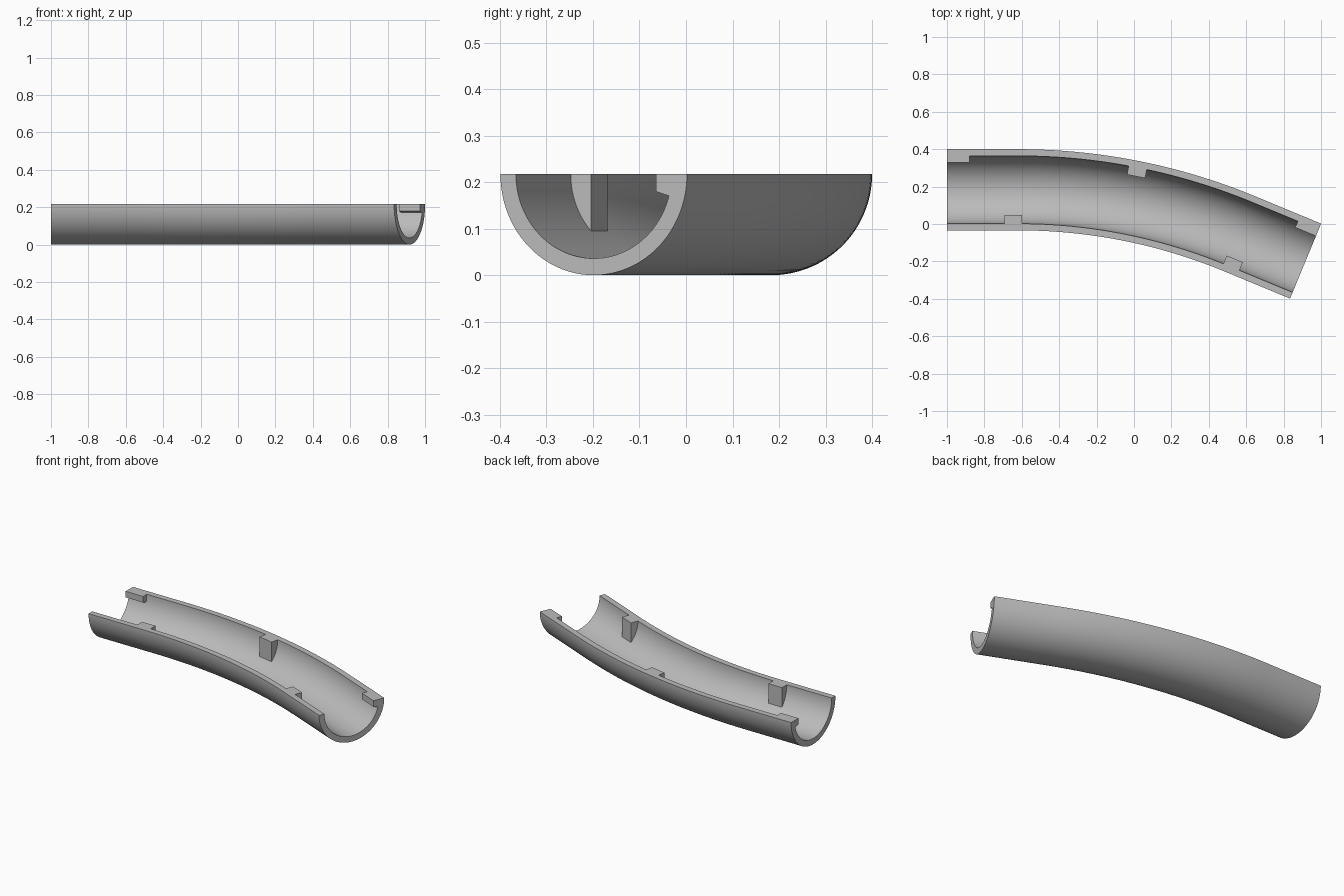
import bpy, bmesh
from math import sin, cos, sqrt, asin, radians, pi

cube = bpy.data.objects.get("Cube")
if cube:
    bpy.data.objects.remove(cube)

OUTER, INNER = 0.217, 0.181      # channel radii
STRAIGHT, BEND = 0.38, 3.10      # straight run at each end, bend radius
TURN = radians(22.5)
ARC = BEND * TURN
LENGTH = 2 * STRAIGHT + ARC
START_Y = 0.183
EMBED = 0.006                    # how far tabs sink into the wall

grey = bpy.data.materials.new("plain_grey")
grey.use_nodes = True
grey.diffuse_color = (0.5, 0.5, 0.5, 1)
grey.node_tree.nodes["Principled BSDF"].inputs["Base Color"].default_value = grey.diffuse_color


def station(s):
    """Centreline point and heading at distance s: straight, bend, straight."""
    a = min(max(s - STRAIGHT, 0) / BEND, TURN)
    run = min(s, STRAIGHT)
    tail = max(s - STRAIGHT - ARC, 0)
    x = -1 + run + BEND * sin(a) + tail * cos(a)
    y = START_Y - BEND * (1 - cos(a)) - tail * sin(a)
    return x, y, a


def sweep(name, profile, s0, s1):
    """Sweep a closed (sideways, height) profile along the centreline."""
    bends = [STRAIGHT + ARC * i / 40 for i in range(41)]
    stops = [s0] + [s for s in bends if s0 + 1e-4 < s < s1 - 1e-4] + [s1]
    bm = bmesh.new()
    rings = []
    for s in stops:
        x, y, a = station(s)
        rings.append([bm.verts.new((x + o * sin(a), y + o * cos(a), z))
                      for o, z in profile])
    n = len(profile)
    for r, q in zip(rings, rings[1:]):
        for i in range(n):
            j = (i + 1) % n
            bm.faces.new((r[i], r[j], q[j], q[i]))
    bm.faces.new(rings[0])
    bm.faces.new(rings[-1])
    bmesh.ops.recalc_face_normals(bm, faces=bm.faces)
    mesh = bpy.data.meshes.new(name)
    bm.to_mesh(mesh)
    bm.free()
    mesh.materials.append(grey)
    obj = bpy.data.objects.new(name, mesh)
    bpy.context.collection.objects.link(obj)
    bpy.ops.object.select_all(action='DESELECT')
    obj.select_set(True)
    bpy.context.view_layer.objects.active = obj
    bpy.ops.object.shade_smooth_by_angle(angle=radians(30))
    return obj


def arc(radius, a0, a1, steps):
    """Points on a circle about the rim centre, angles measured below the rim."""
    angles = [a0 + (a1 - a0) * i / steps for i in range(steps + 1)]
    return [(radius * cos(a), OUTER - radius * sin(a)) for a in angles]


# Half-pipe channel
sweep("channel", arc(OUTER, 0, pi, 64) + arc(INNER, pi, 0, 64), 0, LENGTH)

# Thin stop tabs at both ends of the back wall
tip = 0.145
slope = radians(15)
end_profile = [(tip, OUTER)] + arc(INNER + EMBED, 0, slope, 6) + [(tip, OUTER - tip * sin(slope))]
sweep("start_tab", end_profile, 0, 0.12)
sweep("finish_tab", end_profile, LENGTH - 0.12, LENGTH)

# Tall guide blocks with an upright inner face
face = 0.134
depth = sqrt((INNER + EMBED) ** 2 - face ** 2)
block = [(face, OUTER)] + arc(INNER + EMBED, 0, asin(depth / (INNER + EMBED)), 14)
for name, middle, side in (("front_block_right", 0.355, -1),
                           ("back_block_middle", LENGTH / 2, 1),
                           ("front_block_left", LENGTH - 0.355, -1)):
    sweep(name, [(side * o, z) for o, z in block], middle - 0.047, middle + 0.047)
